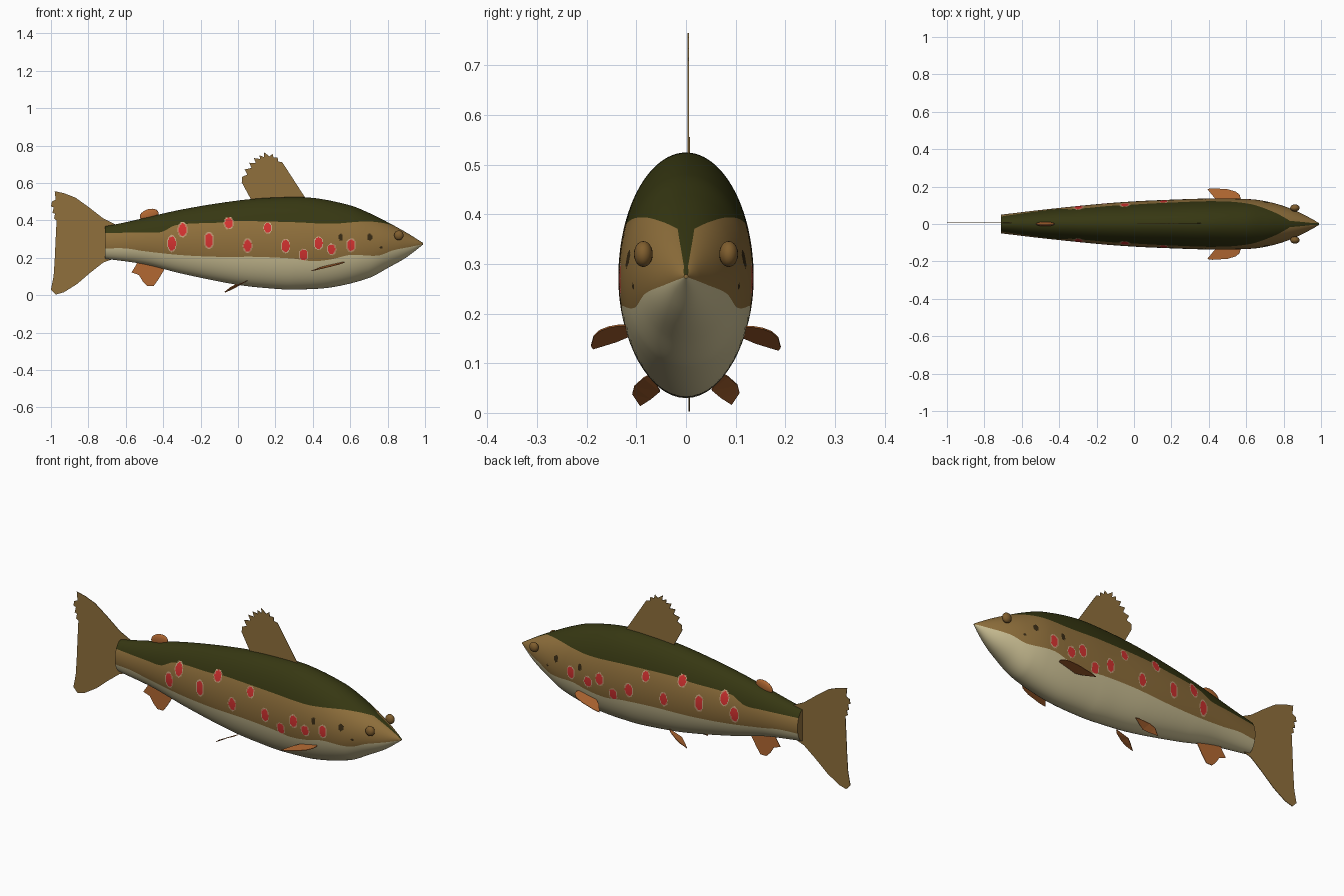
import bpy, bmesh, math
from mathutils import Vector

if "Cube" in bpy.data.objects:
    bpy.data.objects.remove(bpy.data.objects["Cube"])


def material(name, r, g, b):
    lin = [(c / 255 / 12.92) if c < 10 else ((c / 255 + 0.055) / 1.055) ** 2.4 for c in (r, g, b)]
    m = bpy.data.materials.new(name)
    m.diffuse_color = (*lin, 1)
    m.use_nodes = True
    m.node_tree.nodes["Principled BSDF"].inputs["Base Color"].default_value = m.diffuse_color
    return m


OLIVE = material("dark olive", 54, 55, 18)
BROWN = material("golden brown", 144, 112, 60)
CREAM = material("belly cream", 206, 194, 150)
RED = material("spot red", 212, 50, 48)
HALO = material("spot halo", 198, 160, 125)
DARK = material("spot dark", 55, 42, 20)
ORANGE = material("fin orange", 178, 104, 50)
EYE = material("eye brown", 128, 94, 46)


def curve(pts):
    """Smooth function through (x, value) points."""
    def slope(i):
        a, b = pts[max(i - 1, 0)], pts[min(i + 1, len(pts) - 1)]
        return (b[1] - a[1]) / (b[0] - a[0])

    def f(x):
        i = 0
        while i < len(pts) - 2 and x > pts[i + 1][0]:
            i += 1
        (x0, y0), (x1, y1) = pts[i], pts[i + 1]
        d = x1 - x0
        t = (x - x0) / d
        return ((2*t**3 - 3*t**2 + 1) * y0 + (t**3 - 2*t**2 + t) * d * slope(i)
                + (3*t**2 - 2*t**3) * y1 + (t**3 - t**2) * d * slope(i + 1))
    return f


# Body outline: top, bottom, half width, and the two colour borders
top = curve([(-.71, .368), (-.6, .39), (-.3, .458), (0, .506), (.2, .522), (.4, .52),
             (.6, .48), (.7, .44), (.8, .39), (.9, .335), (.99, .279)])
bottom = curve([(-.71, .195), (-.5, .165), (-.3, .115), (0, .055), (.2, .034), (.3, .03),
                (.5, .042), (.7, .092), (.8, .145), (.9, .202), (.99, .271)])
width = curve([(-.71, .05), (-.5, .075), (-.2, .106), (0, .121), (.2, .13), (.4, .136),
               (.63, .132), (.75, .111), (.85, .077), (.95, .028), (.99, .004)])
back_line = curve([(-.71, .333), (-.5, .335), (-.41, .338), (-.33, .375), (-.1, .388), (0, .396),
                   (.3, .39), (.5, .382), (.68, .394), (.78, .385), (.86, .36), (.92, .325), (.99, .277)])
belly_line = curve([(-.71, .25), (-.6, .25), (-.5, .235), (-.3, .214), (-.1, .205), (.1, .205),
                    (.3, .195), (.4, .182), (.5, .192), (.6, .215), (.75, .212), (.83, .24),
                    (.92, .258), (.99, .273)])

# Flank spots: x, z, half width, half height
red_spots = [(-.355, .276, .021, .037), (-.295, .35, .021, .034), (-.155, .293, .021, .039),
             (-.05, .385, .021, .028), (.05, .265, .02, .032), (.16, .36, .019, .026),
             (.255, .263, .021, .032), (.35, .215, .021, .028), (.43, .278, .021, .03),
             (.5, .245, .021, .026), (.605, .267, .021, .03)]
dark_spots = [(.55, .31, .012, .018), (.705, .31, .014, .018), (.765, .255, .007, .009)]


def spot_distance(spots, x, z):
    return min(math.hypot((x - a) / w, (z - b) / h) for a, b, w, h in spots)


def new_object(name, bm, mats, smooth=None):
    bmesh.ops.recalc_face_normals(bm, faces=bm.faces)
    me = bpy.data.meshes.new(name)
    bm.to_mesh(me)
    bm.free()
    for m in mats:
        me.materials.append(m)
    ob = bpy.data.objects.new(name, me)
    bpy.context.collection.objects.link(ob)
    if smooth:
        bpy.ops.object.select_all(action='DESELECT')
        ob.select_set(True)
        bpy.context.view_layer.objects.active = ob
        bpy.ops.object.shade_smooth_by_angle(angle=math.radians(smooth))
    return ob


def make_body():
    bm = bmesh.new()
    counts = (12, 40, 24)          # belly, flank and back strips per side
    rings, steps = [], 320
    for i in range(steps + 1):
        x = -.71 + 1.7 * i / steps
        c, h, w = (top(x) + bottom(x)) / 2, (top(x) - bottom(x)) / 2, width(x)
        lim = [-math.pi / 2] + [math.asin(max(-.98, min(.98, (f(x) - c) / h)))
                                for f in (belly_line, back_line)] + [math.pi / 2]
        ang = [lim[k] + (lim[k + 1] - lim[k]) * j / n for k, n in enumerate(counts) for j in range(n)]
        ang += [math.pi / 2] + [math.pi - a for a in reversed(ang[1:])]
        rings.append([bm.verts.new((x, -w * math.cos(a), c + h * math.sin(a))) for a in ang])
    n, half = len(rings[0]), sum(counts)
    for a, b in zip(rings, rings[1:]):
        for j in range(n):
            f = bm.faces.new((a[j], b[j], b[(j + 1) % n], a[(j + 1) % n]))
            s = j if j < half else n - 1 - j
            f.material_index = 2 if s < counts[0] else 1 if s < counts[0] + counts[1] else 0
            p = f.calc_center_median()
            d = spot_distance(red_spots, p.x, p.z)
            if d < 1:
                f.material_index = 3
            elif d < 1.22:
                f.material_index = 4
            elif spot_distance(dark_spots, p.x, p.z) < 1:
                f.material_index = 5
    for r in (rings[0], rings[-1]):  # tail root and nose caps
        bm.faces.new(r).material_index = 1
    new_object("body", bm, [OLIVE, BROWN, CREAM, RED, HALO, DARK], 40)


def fin(name, pts, mat, thick=.003):
    """Thin flat fin from a 3D outline."""
    bm = bmesh.new()
    f = bm.faces.new([bm.verts.new(p) for p in pts])
    f.normal_update()
    off = f.normal * thick
    ext = bmesh.ops.extrude_face_region(bm, geom=[f], use_keep_orig=True)
    for v in ext["geom"]:
        if isinstance(v, bmesh.types.BMVert):
            v.co += off
    bmesh.ops.triangulate(bm, faces=[g for g in bm.faces if len(g.verts) > 4])
    return new_object(name, bm, [mat])


def ellipsoid(name, loc, size, mat, tilt=0):
    bpy.ops.mesh.primitive_uv_sphere_add(segments=20, ring_count=12, radius=1, location=loc,
                                         rotation=(0, tilt, 0))
    ob = bpy.context.object
    ob.name, ob.scale = name, size
    ob.data.materials.append(mat)
    bpy.ops.object.shade_smooth()


def upright(pts, y):
    return [(x, y, z) for x, z in pts]


make_body()

# Tail fin with a ragged trailing edge
fin("tail_fin", upright([
    (-.65, .375), (-.72, .41), (-.80, .472), (-.87, .522), (-.93, .545), (-.98, .556), (-.975, .51),
    (-.995, .50), (-1, .475), (-.985, .47), (-.992, .44), (-.978, .435), (-.984, .41), (-.97, .40),
    (-.975, .3), (-.98, .19), (-.986, .1), (-1, .03), (-.975, .003), (-.93, .016), (-.86, .06),
    (-.79, .12), (-.72, .175), (-.65, .2)], .008), BROWN)

# Dorsal fin with a saw-toothed rear edge
fin("dorsal_fin", upright([
    (.08, .48), (.065, .52), (.02, .603), (.022, .632), (.05, .645), (.035, .672), (.072, .68),
    (.06, .708), (.095, .706), (.085, .733), (.118, .728), (.115, .748), (.14, .738), (.138, .765),
    (.168, .742), (.185, .756), (.19, .735), (.212, .735), (.215, .715), (.237, .71),
    (.36, .52), (.36, .48)], .003), BROWN)

# Small fleshy fin near the tail
ellipsoid("adipose_fin", (-.475, 0, .428), (.052, .012, .032), ORANGE, -.3)

# Anal fin
fin("anal_fin", upright([
    (-.53, .2), (-.545, .16), (-.57, .122), (-.53, .108), (-.51, .075), (-.485, .05), (-.45, .05),
    (-.425, .085), (-.395, .135), (-.39, .17)], -.0015), ORANGE)

# Paired fins and eyes
for side, s in (("front", -1), ("rear", 1)):
    fin(side + "_pectoral_fin", [(x, s * y, .13 + .23 * (x - .4) + .12 * (.185 - y)) for x, y in [
        (.47, .11), (.43, .14), (.392, .187), (.42, .191), (.5, .186), (.545, .173),
        (.565, .155), (.57, .135), (.56, .11)]], ORANGE)
    fin(side + "_pelvic_fin", [(x, s * y, z) for x, y, z in [
        (.05, .07, .08), (.035, .085, .072), (-.01, .104, .055), (-.04, .108, .04),
        (-.07, .092, .016), (-.04, .07, .03), (-.01, .052, .045)]], ORANGE)
    ellipsoid(side + "_eye", (.86, s * .086, .32), (.025, .019, .026), EYE)
